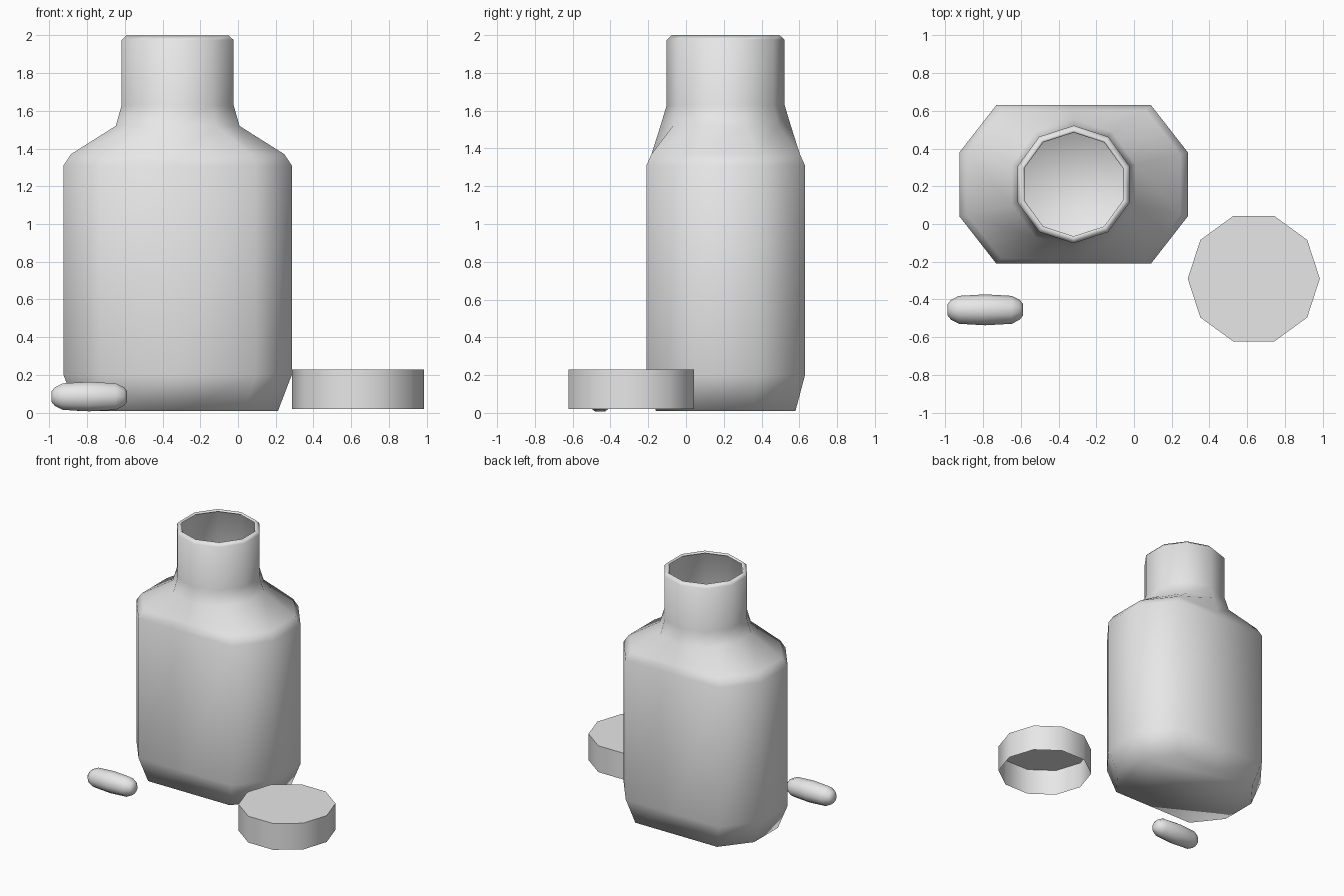
import bpy, bmesh, math

cube = bpy.data.objects.get("Cube")
if cube:
    bpy.data.objects.remove(cube, do_unlink=True)

SIDES = 10
grey = bpy.data.materials.new("plain grey")
grey.use_nodes = True
grey.diffuse_color = (0.8, 0.8, 0.8, 1)
grey.node_tree.nodes["Principled BSDF"].inputs["Base Color"].default_value = (0.8, 0.8, 0.8, 1)


def circle(r, start):
    """Ten points of a circle, first one at the start angle."""
    step = 2 * math.pi / SIDES
    return [(r * math.cos(start + i * step), r * math.sin(start + i * step))
            for i in range(SIDES)]


def oblong(s):
    """Flask section with chamfered corners, scaled by s."""
    quarter = [(0, 0.42), (-0.41, 0.42), (-0.605, 0.17)]
    left = quarter + [(x, -y) for x, y in reversed(quarter)]
    right = [(-x, y) for x, y in reversed(left[1:-1])]
    return [(x * s, y * s) for x, y in left + right]


def loft(name, sections, location, close_start, close_end, smooth_angle=None):
    """Skin a stack of (height, outline) sections."""
    bm = bmesh.new()
    rings = [[bm.verts.new((x, y, z)) for x, y in outline] for z, outline in sections]
    for low, high in zip(rings, rings[1:]):
        for i in range(SIDES):
            j = (i + 1) % SIDES
            bm.faces.new((low[i], low[j], high[j], high[i]))
    if close_start:
        bm.faces.new(rings[0][::-1])
    if close_end:
        bm.faces.new(rings[-1])
    mesh = bpy.data.meshes.new(name)
    bm.to_mesh(mesh)
    bm.free()
    mesh.materials.append(grey)
    obj = bpy.data.objects.new(name, mesh)
    bpy.context.collection.objects.link(obj)
    obj.location = location
    bpy.ops.object.select_all(action='DESELECT')
    obj.select_set(True)
    bpy.context.view_layer.objects.active = obj
    if smooth_angle:
        bpy.ops.object.shade_smooth_by_angle(angle=math.radians(smooth_angle))
    else:
        bpy.ops.object.shade_smooth()
    return obj


# Bottle: oblong body blending into a round open neck with a turned-in lip
up = math.pi / 2
loft("bottle", [
    (0.01, oblong(0.88)),
    (0.2, oblong(1)),
    (1.31, oblong(1)),
    (1.37, oblong(0.935)),
    (1.52, circle(0.345, up)),
    (1.63, circle(0.312, up)),
    (1.975, circle(0.312, up)),
    (2.0, circle(0.285, up)),
    (1.985, circle(0.275, up)),
], (-0.32, 0.21, 0), True, False)

# Lid: hollow disc, open underneath
loft("lid", [(0.02, circle(0.35, 0)), (0.23, circle(0.35, 0))],
     (0.635, -0.29, 0), False, True, 40)

# Pill: rounded capsule lying along x
half = [(0.2, 0.03), (0.183, 0.052), (0.14, 0.074)]
profile = [(-x, r) for x, r in half] + [(0, 0.082)] + half[::-1]
pill = loft("pill", [(x, circle(r, up)) for x, r in profile],
            (-0.788, -0.455, 0.085), True, True)
pill.rotation_euler = (0, math.pi / 2, 0)
